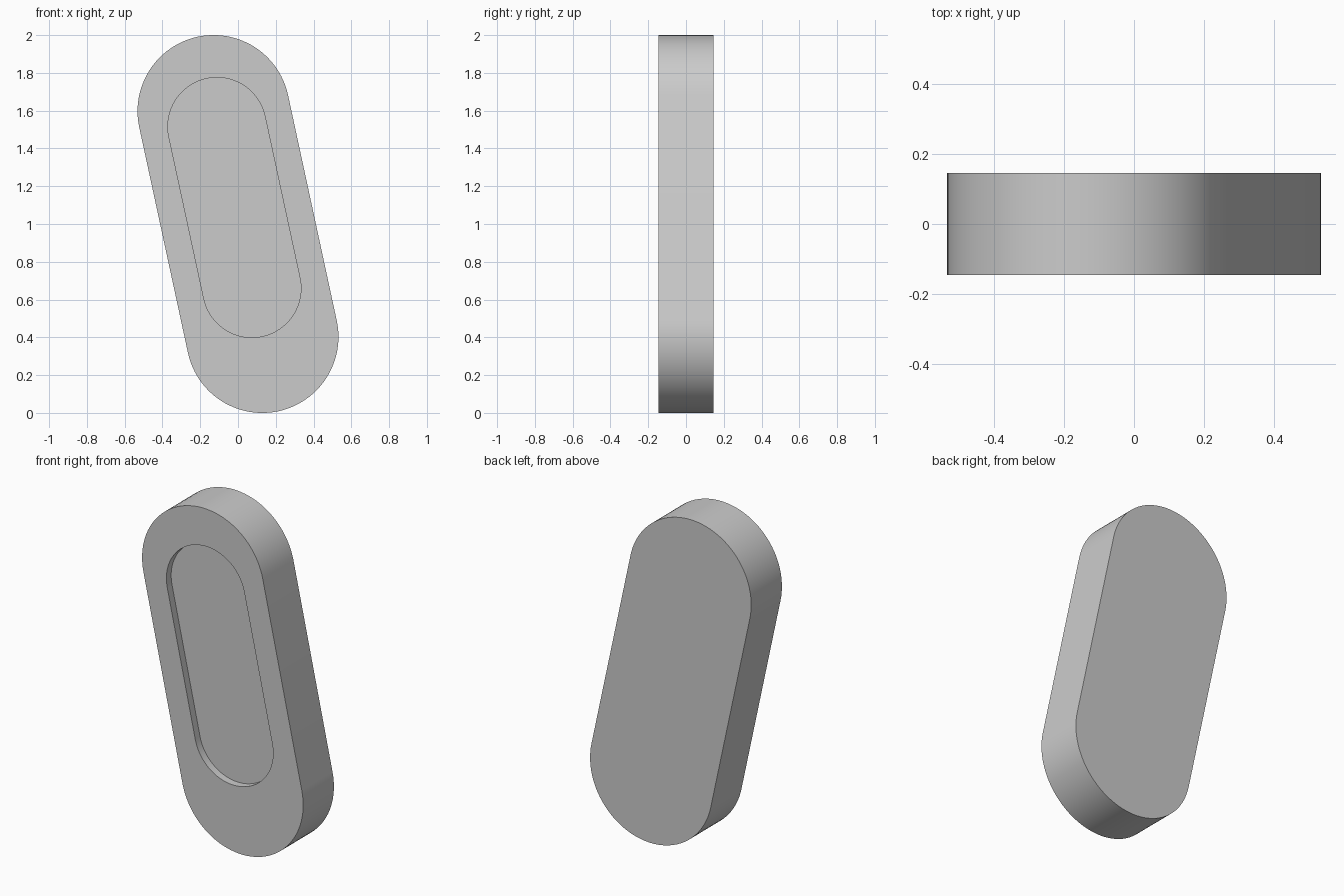
import bpy, bmesh, math
from mathutils import Vector

if "Cube" in bpy.data.objects:
    bpy.data.objects.remove(bpy.data.objects["Cube"], do_unlink=True)

TILT = math.atan(0.216)      # lean of the long axis towards -x
HALF_DEPTH = 0.145
RECESS = 0.045
ARC = 48                     # segments per rounded end

grey = bpy.data.materials.new("plain grey")
grey.use_nodes = True
grey.diffuse_color = (0.6, 0.6, 0.6, 1)
grey.node_tree.nodes["Principled BSDF"].inputs["Base Color"].default_value = (0.6, 0.6, 0.6, 1)


def capsule_ring(bm, radius, half_length, centre, y):
    """Closed loop of vertices along a tilted capsule outline."""
    axis = Vector((-math.sin(TILT), 0, math.cos(TILT)))
    side = Vector((math.cos(TILT), 0, math.sin(TILT)))
    ring = []
    for end in (1, -1):
        for i in range(ARC + 1):
            a = math.pi * i / ARC
            offset = side * math.cos(a) * radius + axis * (half_length + math.sin(a) * radius)
            point = centre + offset * end
            ring.append(bm.verts.new((point.x, y, point.z)))
    return ring


def bridge(bm, a, b):
    for i in range(len(a)):
        j = (i + 1) % len(a)
        bm.faces.new((a[i], a[j], b[j], b[i]))


bm = bmesh.new()
middle = Vector((0, 0, 1))
recess_middle = Vector((-0.019, 0, 1.0875))

# Outer wall, front rim, recess wall
back = capsule_ring(bm, 0.403, 0.611, middle, HALF_DEPTH)
front = capsule_ring(bm, 0.403, 0.611, middle, -HALF_DEPTH)
lip = capsule_ring(bm, 0.26, 0.438, recess_middle, -HALF_DEPTH)
floor = capsule_ring(bm, 0.26, 0.438, recess_middle, RECESS - HALF_DEPTH)
for first, second in ((back, front), (front, lip), (lip, floor)):
    bridge(bm, first, second)

# Back face and recess floor
bm.faces.new(back)
bm.faces.new(floor)
bmesh.ops.recalc_face_normals(bm, faces=bm.faces[:])

mesh = bpy.data.meshes.new("recessed_capsule_plate")
bm.to_mesh(mesh)
bm.free()
mesh.materials.append(grey)
plate = bpy.data.objects.new("recessed_capsule_plate", mesh)
bpy.context.collection.objects.link(plate)

# Smooth rounded walls with crisp rims
bpy.ops.object.select_all(action="DESELECT")
plate.select_set(True)
bpy.context.view_layer.objects.active = plate
bpy.ops.object.shade_smooth_by_angle(angle=math.radians(30))
